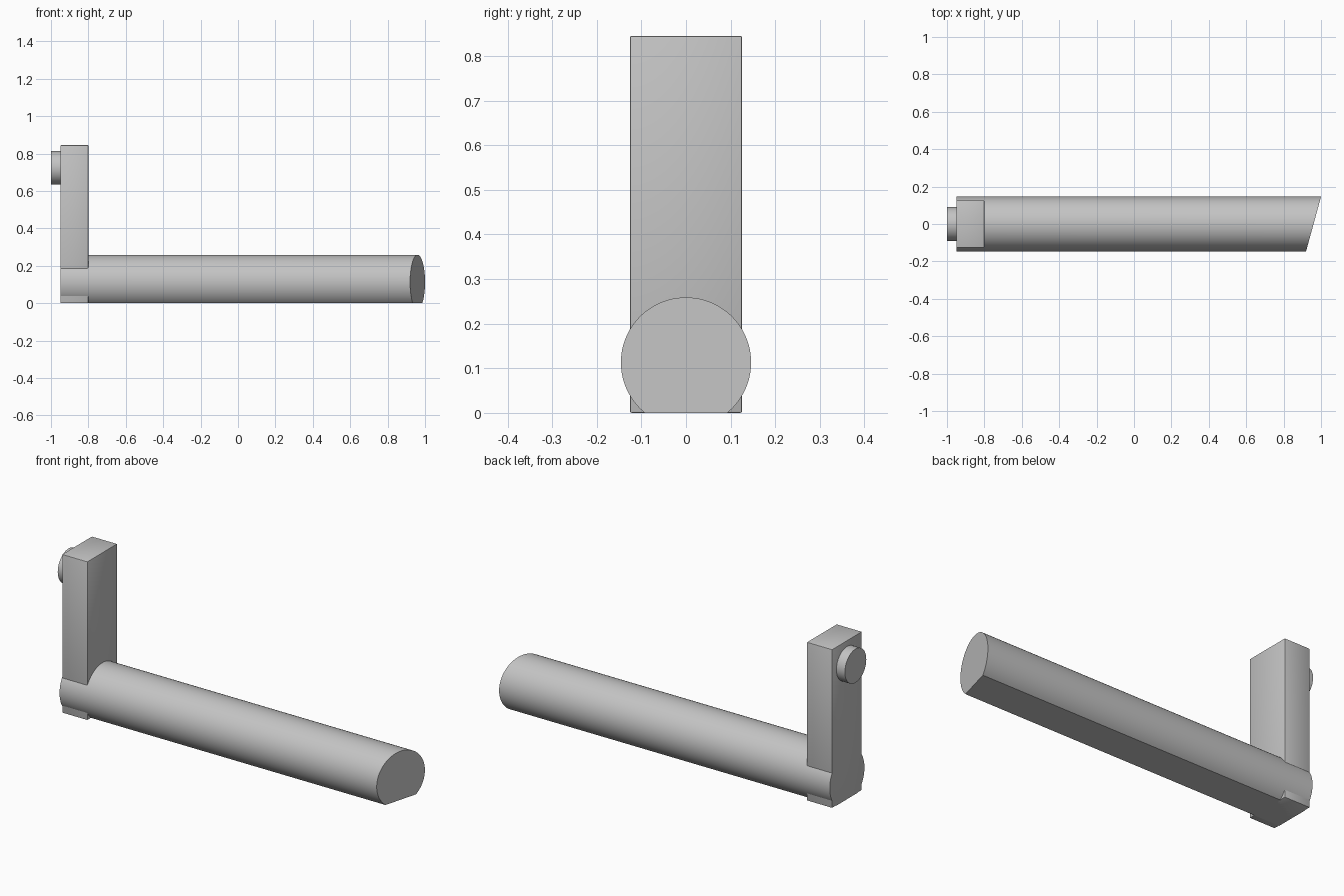
import bpy
import bmesh
from math import asin, sin, cos, pi, radians

if "Cube" in bpy.data.objects:
    bpy.data.objects.remove(bpy.data.objects["Cube"], do_unlink=True)

# Single grey material
grey = bpy.data.materials.new("plain_grey")
grey.use_nodes = True
colour = (0.55, 0.55, 0.55, 1)
grey.diffuse_color = colour
grey.node_tree.nodes["Principled BSDF"].inputs["Base Color"].default_value = colour


def finish(name, bm):
    """Turn a bmesh into a shaded object."""
    bmesh.ops.recalc_face_normals(bm, faces=bm.faces)
    mesh = bpy.data.meshes.new(name)
    bm.to_mesh(mesh)
    bm.free()
    mesh.materials.append(grey)
    obj = bpy.data.objects.new(name, mesh)
    bpy.context.collection.objects.link(obj)
    bpy.ops.object.select_all(action='DESELECT')
    obj.select_set(True)
    bpy.context.view_layer.objects.active = obj
    bpy.ops.object.shade_smooth_by_angle(angle=radians(30))
    return obj


def rod(name, profile, x_start, x_end, slant=0.0):
    """Extrude a (y, z) profile along x; slant shears the far end by y."""
    bm = bmesh.new()
    near = [bm.verts.new((x_start, y, z)) for y, z in profile]
    far = [bm.verts.new((x_end + slant * y, y, z)) for y, z in profile]
    bm.faces.new(near)
    bm.faces.new(far)
    count = len(profile)
    for i in range(count):
        j = (i + 1) % count
        bm.faces.new((near[i], near[j], far[j], far[i]))
    return finish(name, bm)


def arc(radius, centre_z, start, end, steps):
    angles = [start + (end - start) * i / steps for i in range(steps + 1)]
    return [(radius * cos(a), centre_z + radius * sin(a)) for a in angles]


# Long handle bar: round with a flat underside and a slanted end
R, CZ = 0.146, 0.113
flat = asin(CZ / R)
rod("handle_bar", arc(R, CZ, -flat, pi + flat, 72), -0.95, 0.96, 0.04 / R)

# Round button on the outer side of the upright
rod("round_button", arc(0.09, 0.724, 0, 2 * pi * 63 / 64, 63), -1.0, -0.94)

# Upright block with slightly softened edges
bm = bmesh.new()
bmesh.ops.create_cube(bm, size=1)
for v in bm.verts:
    v.co = (-0.875 + v.co.x * 0.15, v.co.y * 0.252, 0.4225 + v.co.z * 0.845)
bmesh.ops.bevel(bm, geom=bm.edges[:], offset=0.004, segments=2,
                profile=0.5, affect='EDGES')
finish("upright_block", bm)
